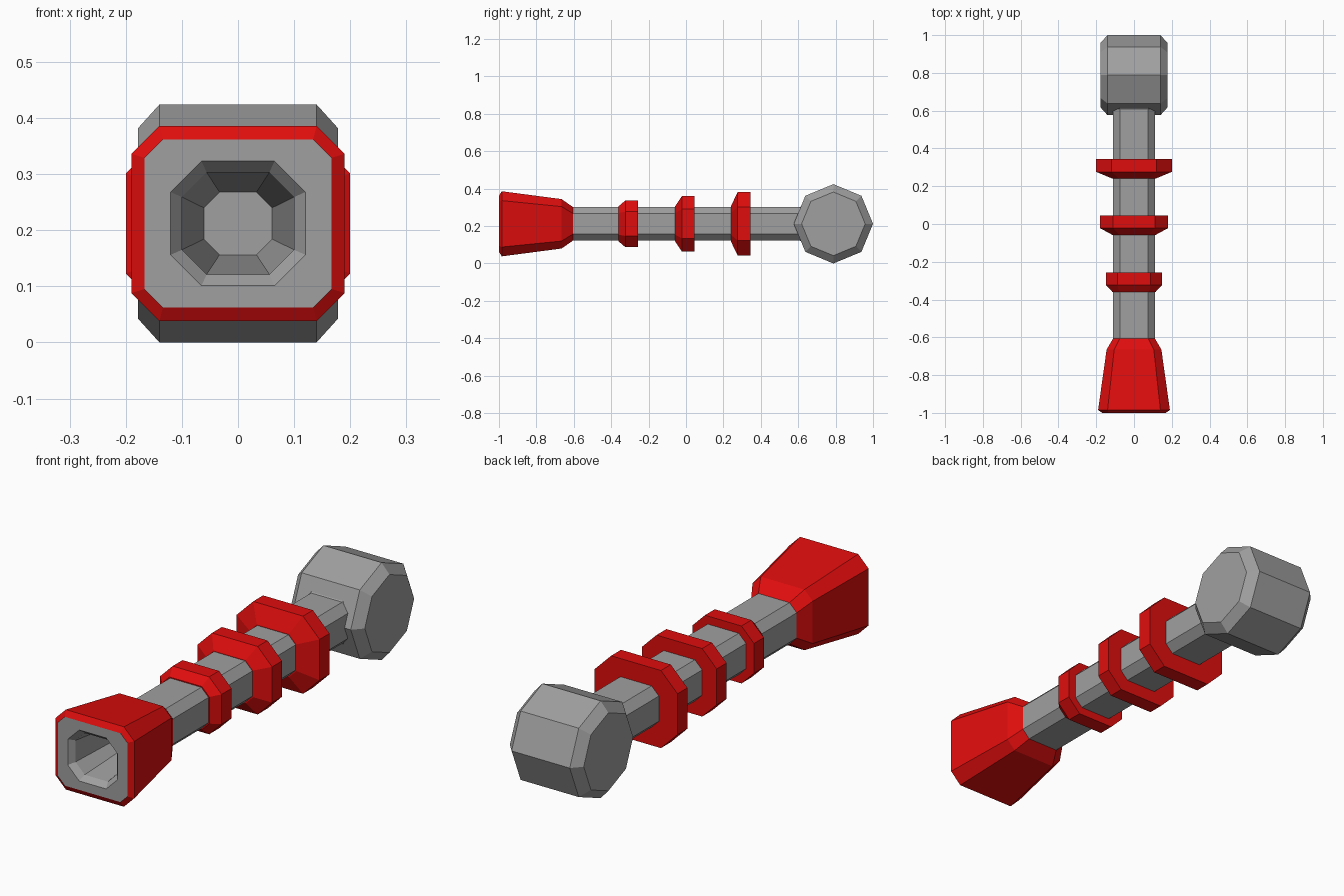
import bpy, bmesh, math
from mathutils import Matrix

cube = bpy.data.objects.get("Cube")
if cube:
    bpy.data.objects.remove(cube, do_unlink=True)

MID = 0.212  # height of the long axis


def material(name, rgb):
    mat = bpy.data.materials.new(name)
    mat.use_nodes = True
    mat.diffuse_color = (*rgb, 1)
    mat.node_tree.nodes["Principled BSDF"].inputs["Base Color"].default_value = (*rgb, 1)
    return mat


grey = material("steel grey", (0.35, 0.35, 0.35))
red = material("bright red", (0.74, 0.004, 0.004))


def finish(name, bm, mats):
    bmesh.ops.recalc_face_normals(bm, faces=bm.faces)
    mesh = bpy.data.meshes.new(name)
    bm.to_mesh(mesh)
    bm.free()
    for mat in mats:
        mesh.materials.append(mat)
    obj = bpy.data.objects.new(name, mesh)
    bpy.context.collection.objects.link(obj)
    return obj


def loft(name, sections, mats, second_from=None):
    """Join cut-corner rectangles (y, half width, half height, corner cut).
    Bands from index second_from on take the second material."""
    bm = bmesh.new()
    rings = []
    for y, w, h, c in sections:
        corners = [(w, h - c), (w - c, h), (c - w, h), (-w, h - c),
                   (-w, c - h), (c - w, -h), (w - c, -h), (w, c - h)]
        rings.append([bm.verts.new((x, y, MID + z)) for x, z in corners])
    faces = []
    for i, (a, b) in enumerate(zip(rings, rings[1:])):
        for k in range(8):
            n = (k + 1) % 8
            faces.append((i, bm.faces.new((a[k], a[n], b[n], b[k]))))
    faces.append((0, bm.faces.new(rings[0])))
    faces.append((len(sections), bm.faces.new(rings[-1])))
    for i, face in faces:
        face.material_index = int(second_from is not None and i >= second_from)
    return finish(name, bm, mats)


# Shaft, flaring where it meets the drum
loft("shaft", [(-0.61, 0.11, 0.09, 0.035), (0.61, 0.11, 0.09, 0.035),
               (0.66, 0.14, 0.125, 0.04)], [grey])

# Flared red nozzle with a grey rim and hollow bore
loft("nozzle", [
    (-0.605, 0.11, 0.09, 0.035),
    (-0.665, 0.145, 0.132, 0.04),
    (-0.985, 0.19, 0.174, 0.05),
    (-1.0, 0.167, 0.15, 0.033),
    (-1.0, 0.12, 0.111, 0.055),
    (-0.975, 0.10, 0.091, 0.044),
    (-0.63, 0.061, 0.056, 0.028),
], [red, grey], second_from=3)

# Three collars growing toward the back
collars = [("front_collar", -0.36, 0.148, 0.125, 0.06),
           ("middle_collar", -0.058, 0.18, 0.148, 0.07),
           ("rear_collar", 0.24, 0.20, 0.169, 0.08)]
for name, y, w, h, c in collars:
    loft(name, [(y, 0.114, 0.094, 0.036), (y + 0.036, w, h, c),
                (y + 0.104, w, h, c)], [red])

# Eight-sided drum lying across the back end, with bevelled rims
bm = bmesh.new()
rings = []
for x, r in [(-0.178, 0.17), (-0.14, 0.212), (0.14, 0.212), (0.178, 0.17)]:
    ring = bmesh.ops.create_circle(
        bm, segments=8, radius=r,
        matrix=Matrix.Translation((x, 0.788, MID)) @ Matrix.Rotation(math.pi / 2, 4, "Y"))
    rings.append(ring["verts"])
for a, b in zip(rings, rings[1:]):
    for k in range(8):
        n = (k + 1) % 8
        bm.faces.new((a[k], a[n], b[n], b[k]))
bm.faces.new(rings[0])
bm.faces.new(rings[-1])
finish("drum", bm, [grey])
